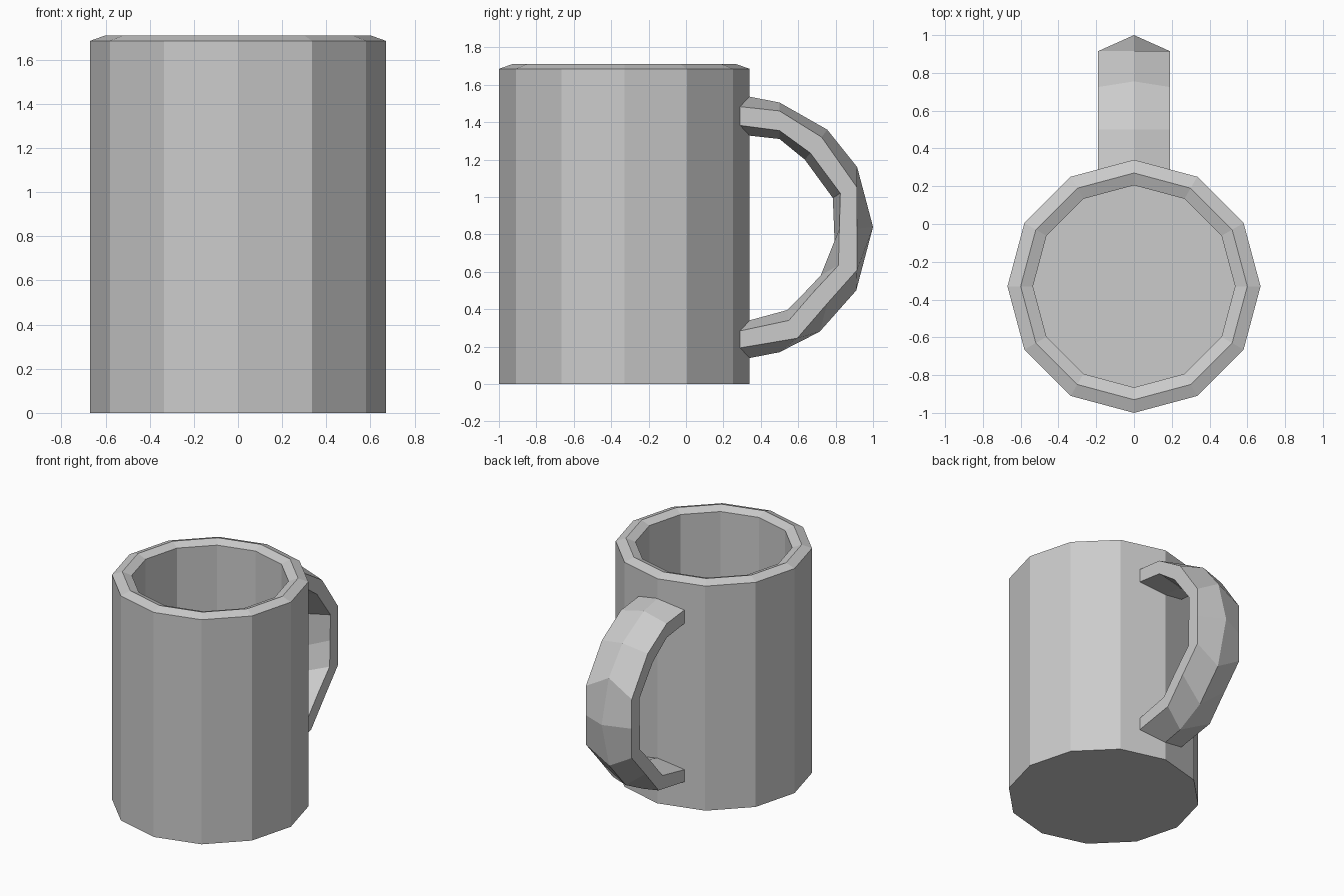
import bpy
import bmesh
from math import cos, sin, pi

cube = bpy.data.objects.get("Cube")
if cube:
    bpy.data.objects.remove(cube, do_unlink=True)

# One plain grey for the whole mug
grey = bpy.data.materials.new("warmless grey")
grey.use_nodes = True
colour = (0.6, 0.6, 0.6, 1)
grey.diffuse_color = colour
grey.node_tree.nodes["Principled BSDF"].inputs["Base Color"].default_value = colour


def loft(name, loops):
    """Skin closed loops of equal length and cap both ends."""
    bm = bmesh.new()
    rings = [[bm.verts.new(co) for co in loop] for loop in loops]
    count = len(rings[0])
    for a, b in zip(rings, rings[1:]):
        for i in range(count):
            j = (i + 1) % count
            bm.faces.new((a[i], a[j], b[j], b[i]))
    bm.faces.new(rings[0])
    bm.faces.new(rings[-1])
    bmesh.ops.recalc_face_normals(bm, faces=bm.faces)
    mesh = bpy.data.meshes.new(name)
    bm.to_mesh(mesh)
    bm.free()
    mesh.materials.append(grey)
    obj = bpy.data.objects.new(name, mesh)
    bpy.context.collection.objects.link(obj)
    return obj


# Twelve-sided cup: outer wall, peaked rim, inner wall, floor
SIDES = 12
CENTRE_Y = -0.33
profile = [(0.67, 0), (0.67, 1.685), (0.6, 1.71), (0.535, 1.685), (0.535, 0.1)]
loft("mug_body", [
    [(r * cos(2 * pi * i / SIDES), CENTRE_Y + r * sin(2 * pi * i / SIDES), z)
     for i in range(SIDES)]
    for r, z in profile])

# Handle: six-sided section, each path is (y, z) from top joint to bottom joint
outer_ridge = [(0.32, 1.54), (0.5, 1.505), (0.755, 1.36), (0.915, 1.16), (1, 0.84),
               (0.91, 0.5), (0.715, 0.28), (0.5, 0.17), (0.32, 0.135)]
outer_edge = [(0.27, 1.485), (0.5, 1.46), (0.725, 1.32), (0.915, 1.05), (0.915, 0.83),
              (0.915, 0.61), (0.755, 0.43), (0.595, 0.245), (0.27, 0.19)]
inner_edge = [(0.27, 1.385), (0.5, 1.355), (0.665, 1.235), (0.825, 1.02), (0.82, 0.83),
              (0.815, 0.635), (0.68, 0.49), (0.55, 0.34), (0.27, 0.28)]
inner_ridge = [(0.32, 1.33), (0.5, 1.31), (0.635, 1.2), (0.785, 0.995), (0.795, 0.75),
               (0.72, 0.58), (0.63, 0.485), (0.54, 0.395), (0.32, 0.335)]
HALF = 0.19
loft("handle", [
    [(0, *top), (HALF, *out), (HALF, *inn), (0, *low), (-HALF, *inn), (-HALF, *out)]
    for top, out, inn, low in zip(outer_ridge, outer_edge, inner_edge, inner_ridge)])
